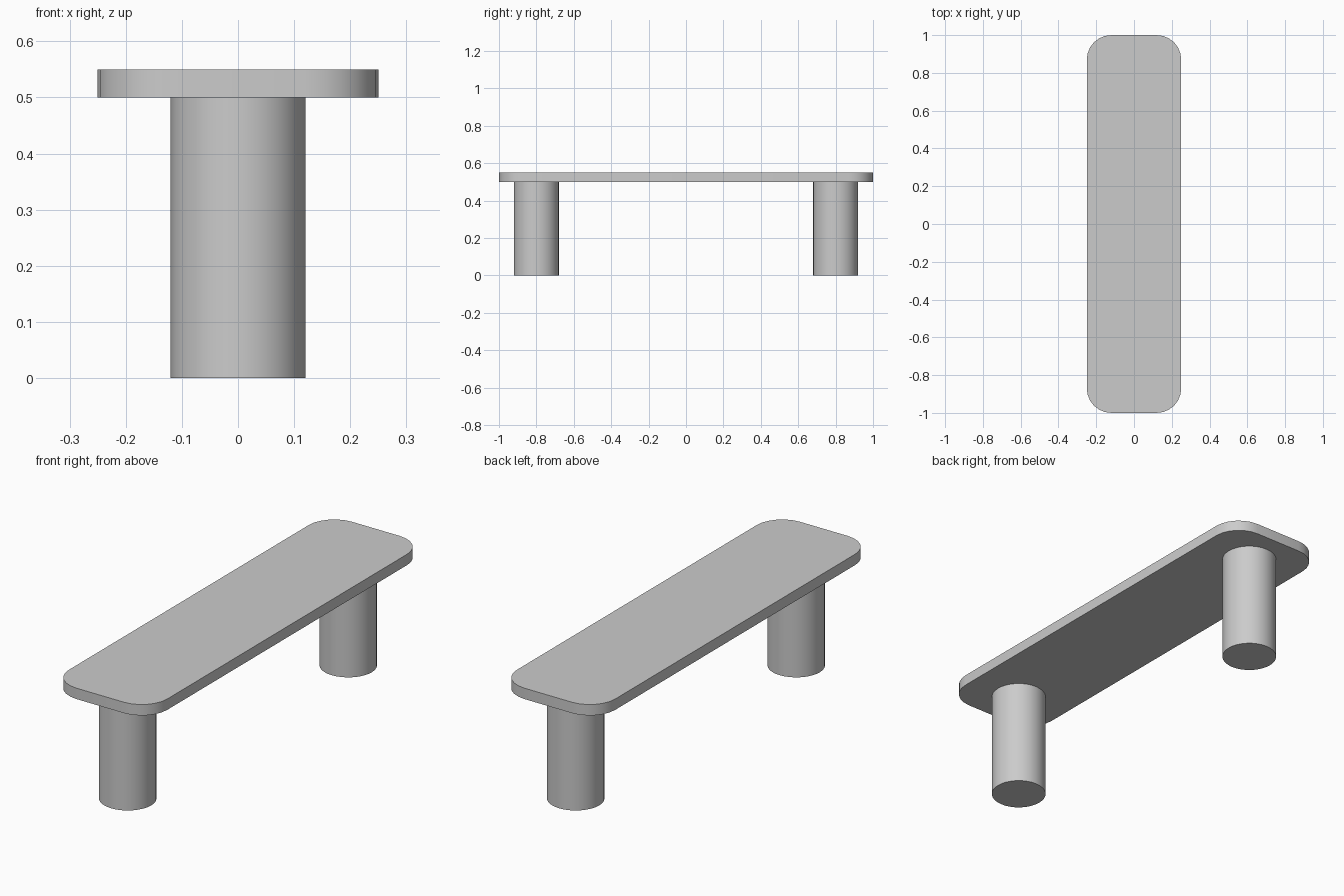
import bpy, bmesh, math

if "Cube" in bpy.data.objects:
    bpy.data.objects.remove(bpy.data.objects["Cube"])

grey = bpy.data.materials.new("warm_free_grey")
grey.diffuse_color = (0.6, 0.6, 0.6, 1)
grey.use_nodes = True
grey.node_tree.nodes["Principled BSDF"].inputs["Base Color"].default_value = grey.diffuse_color


def finish(obj):
    obj.data.materials.append(grey)
    bpy.ops.object.select_all(action='DESELECT')
    obj.select_set(True)
    bpy.context.view_layer.objects.active = obj
    bpy.ops.object.shade_smooth_by_angle(angle=math.radians(35))


# Seat: rounded rectangle outline, extruded upward
HALF_X, HALF_Y, RADIUS, STEPS = 0.25, 1.0, 0.13, 6
bm = bmesh.new()
outline = []
for i, (sx, sy) in enumerate([(1, 1), (-1, 1), (-1, -1), (1, -1)]):
    for k in range(STEPS + 1):
        a = math.pi / 2 * (i + k / STEPS)
        outline.append(bm.verts.new((sx * (HALF_X - RADIUS) + RADIUS * math.cos(a),
                                     sy * (HALF_Y - RADIUS) + RADIUS * math.sin(a), 0.5)))
base = bm.faces.new(outline)
top = bmesh.ops.extrude_face_region(bm, geom=[base], use_keep_orig=True)
bmesh.ops.translate(bm, vec=(0, 0, 0.05),
                    verts=[g for g in top['geom'] if isinstance(g, bmesh.types.BMVert)])
bmesh.ops.recalc_face_normals(bm, faces=bm.faces)
mesh = bpy.data.meshes.new("seat")
bm.to_mesh(mesh)
bm.free()
seat = bpy.data.objects.new("seat", mesh)
bpy.context.collection.objects.link(seat)
finish(seat)

# Legs: one round column near each end
for name, y in (("front_leg", -0.8), ("back_leg", 0.8)):
    bpy.ops.mesh.primitive_cylinder_add(vertices=32, radius=0.12, depth=0.5,
                                        location=(0, y, 0.25))
    leg = bpy.context.object
    leg.name = name
    finish(leg)
